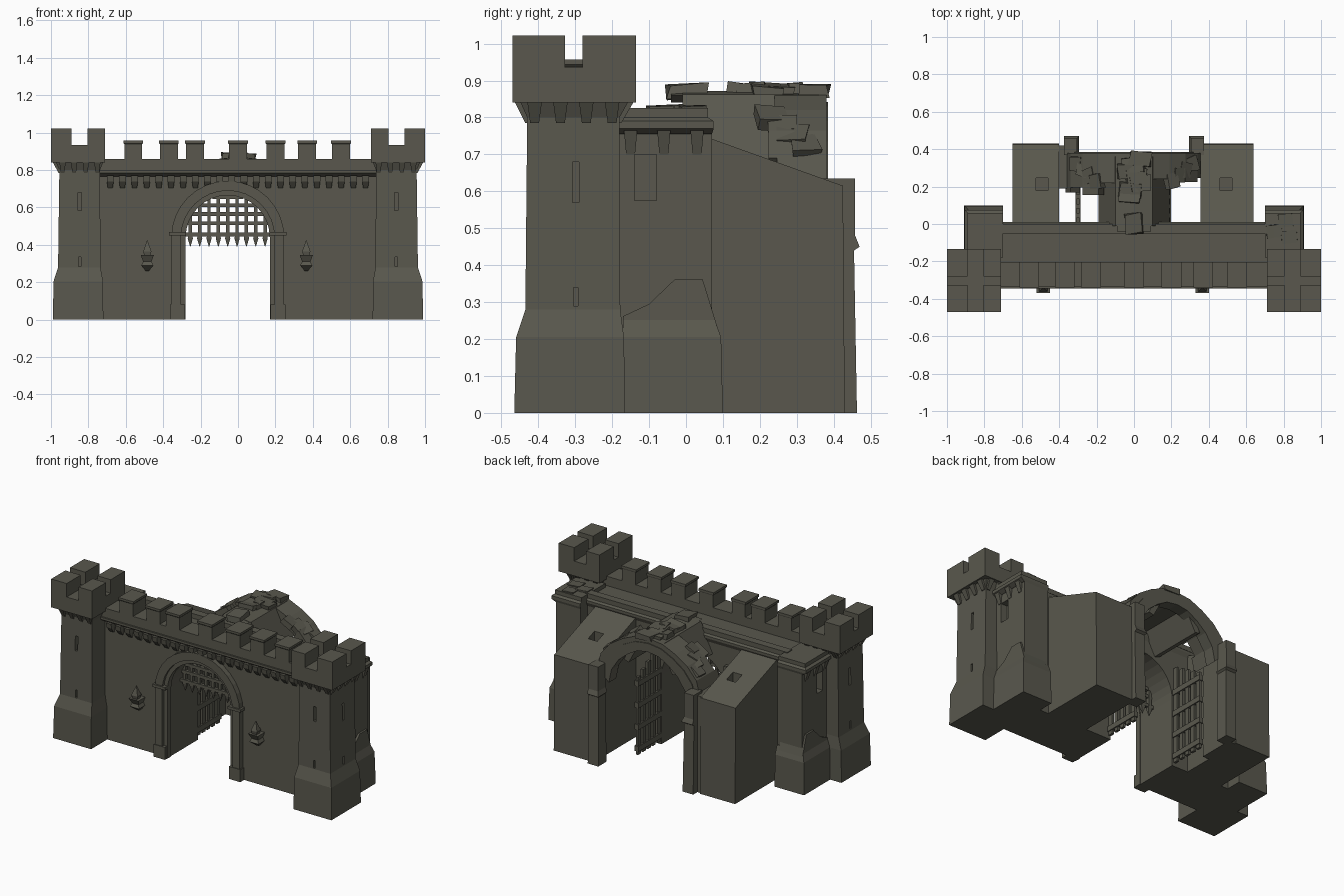
import bpy, bmesh, math, random
from mathutils import Matrix, Vector

if "Cube" in bpy.data.objects:
    bpy.data.objects.remove(bpy.data.objects["Cube"], do_unlink=True)
random.seed(4)

stone = bpy.data.materials.new("dark_stone")
stone.use_nodes = True
COLOUR = (0.1, 0.097, 0.075, 1)
stone.diffuse_color = COLOUR
stone.node_tree.nodes["Principled BSDF"].inputs["Base Color"].default_value = COLOUR


def finish(name, bm):
    bmesh.ops.recalc_face_normals(bm, faces=bm.faces)
    mesh = bpy.data.meshes.new(name)
    bm.to_mesh(mesh)
    bm.free()
    mesh.materials.append(stone)
    obj = bpy.data.objects.new(name, mesh)
    bpy.context.collection.objects.link(obj)
    return obj


def loft(name, *rects):
    """Stack of rectangles (x0, x1, y0, y1, z) joined into one solid."""
    bm = bmesh.new()
    rings = [[bm.verts.new(p) for p in ((a, c, z), (b, c, z), (b, d, z), (a, d, z))]
             for a, b, c, d, z in rects]
    bm.faces.new(rings[0])
    bm.faces.new(rings[-1])
    for low, high in zip(rings, rings[1:]):
        for i in range(4):
            j = (i + 1) % 4
            bm.faces.new((low[i], low[j], high[j], high[i]))
    return finish(name, bm)


def box(name, x0, x1, y0, y1, z0, z1):
    return loft(name, (x0, x1, y0, y1, z0), (x0, x1, y0, y1, z1))


def prism(name, pts, axis, a, b):
    """Extrude a flat outline along x (pts are y, z) or along y (pts are x, z)."""
    bm = bmesh.new()
    place = (lambda p, t: (t, p[0], p[1])) if axis == "x" else (lambda p, t: (p[0], t, p[1]))
    face = bm.faces.new([bm.verts.new(place(p, a)) for p in pts])
    new = bmesh.ops.extrude_face_region(bm, geom=[face])["geom"]
    shift = Vector(place((0, 0), b - a))
    bmesh.ops.translate(bm, vec=shift, verts=[v for v in new if isinstance(v, bmesh.types.BMVert)])
    return finish(name, bm)


def cut(obj, *bounds):
    cutter = box("cutter", *bounds)
    mod = obj.modifiers.new("opening", "BOOLEAN")
    mod.operation, mod.solver, mod.object = "DIFFERENCE", "EXACT", cutter
    bpy.context.view_layer.objects.active = obj
    bpy.ops.object.modifier_apply(modifier=mod.name)
    bpy.data.objects.remove(cutter, do_unlink=True)


def mirror(obj):
    """Copy an object to the other side of x = 0."""
    twin = obj.copy()
    twin.data = obj.data.copy()
    twin.data.transform(Matrix.Scale(-1, 4, (1, 0, 0)))
    twin.data.flip_normals()
    twin.name = "right_" + obj.name
    obj.name = "left_" + obj.name
    bpy.context.collection.objects.link(twin)


def slab(name, centre, size, tilt):
    """Loose tilted stone block."""
    bm = bmesh.new()
    bmesh.ops.create_cube(bm, size=1)
    for v in bm.verts:
        v.co = Vector(a * b * random.uniform(0.8, 1.1) for a, b in zip(v.co, size))
    obj = finish(name, bm)
    obj.location, obj.rotation_euler = centre, tilt
    return obj


def arc(cx, cz, r, n=16):
    return [(cx - r * math.cos(math.pi * i / n), cz + r * math.sin(math.pi * i / n))
            for i in range(n + 1)]


# Gate wall with arched opening
GX, GZ = -0.055, 0.44
opening = [(GX - .23, 0)] + arc(GX, GZ, .23) + [(GX + .23, 0)]
prism("gate_wall", [(-.75, 0)] + opening + [(.75, 0), (.75, .78), (-.75, .78)], "y", -.30, 0)


def arch_ring(name, outer, inner, y0, y1):
    prism(name, [(GX - outer, 0)] + arc(GX, GZ, outer) + [(GX + outer, 0), (GX + inner, 0)]
          + arc(GX, GZ, inner)[::-1] + [(GX - inner, 0)], "y", y0, y1)


arch_ring("gate_arch_outer", .302, .25, -.335, -.29)
arch_ring("gate_arch_inner", .26, .225, -.318, -.28)
for s in (-1, 1):
    x = GX + s * .268
    box("gate_impost", x - .045, x + .045, -.345, -.28, .45, .468)
    box("gate_plinth", x - .04, x + .04, -.339, -.28, 0, .08)

# Portcullis
for i in range(9):
    x = GX - .2 + i * .05
    top = GZ + math.sqrt(.23 ** 2 - (x - GX) ** 2)
    loft("portcullis_bar", (x - .001, x + .001, -.171, -.169, .39),
         (x - .014, x + .014, -.18, -.16, .435), (x - .009, x + .009, -.18, -.16, .455),
         (x - .009, x + .009, -.18, -.16, top))
for z in (.455, .515, .565, .612, .655):
    half = math.sqrt(.23 ** 2 - (z - GZ) ** 2)
    box("portcullis_rail", GX - half, GX + half, -.185, -.165, z - .01, z + .01)

# Wall top: cornice, parapet, walkway and merlons
loft("front_cornice", (-.74, .74, -.315, -.2, .765), (-.74, .74, -.345, -.2, .785),
     (-.74, .74, -.345, -.2, .80))
box("parapet", -.74, .74, -.335, -.205, .79, .86)
box("walkway", -.74, .74, -.21, -.04, .76, .80)
loft("back_cornice", (-.72, .72, -.05, .0, .75), (-.72, .72, -.05, .012, .775),
     (-.72, .72, -.05, .012, .79), (-.72, .72, -.05, 0, .80), (-.72, .72, -.05, 0, .83))
for x in (-.56, -.37, -.23, 0, .2, .37, .55):
    loft("merlon", (x - .048, x + .048, -.335, -.205, .85), (x - .048, x + .048, -.335, -.205, .938),
         (x - .053, x + .053, -.34, -.203, .943), (x - .053, x + .053, -.34, -.203, .957))
for i in range(22):
    x = -.683 + i * .065
    loft("wall_corbel", (x - .013, x + .013, -.307, -.29, .705),
         (x - .018, x + .018, -.335, -.29, .74), (x - .018, x + .018, -.34, -.29, .77))

# Wall torches
for x in (-.485, .365):
    loft("torch_holder", (x - .008, x + .008, -.325, -.29, .26), (x - .033, x + .033, -.36, -.29, .29),
         (x - .022, x + .022, -.35, -.29, .31), (x - .035, x + .035, -.37, -.29, .345))
    loft("torch_flame", (x - .015, x + .015, -.355, -.325, .34), (x - .022, x + .022, -.36, -.32, .365),
         (x - .001, x + .001, -.341, -.339, .425))

# Front corner towers
tower = loft("front_tower", (.72, .99, -.465, -.165, 0), (.722, .986, -.46, -.168, .205),
             (.735, .962, -.435, -.178, .28), (.738, .955, -.43, -.18, .80), (.72, .975, -.45, -.155, .845))
cut(tower, .838, .856, -.5, -.40, .585, .68)
cut(tower, .84, .852, -.5, -.40, .285, .335)
cut(tower, .93, 1.0, -.307, -.29, .57, .68)
cut(tower, .93, 1.0, -.305, -.293, .29, .34)
mirror(tower)
mirror(box("tower_head", .71, 1, -.47, -.135, .84, .935))
for x0, x1 in ((.71, .805), (.89, 1)):
    for y0, y1 in ((-.47, -.327), (-.28, -.135)):
        mirror(box("tower_merlon", x0, x1, y0, y1, .93, 1.022))
for i in range(4):
    x, y = .752 + i * .062, -.41 + i * .07
    mirror(loft("tower_corbel_front", (x - .01, x + .01, -.435, -.41, .785),
                (x - .017, x + .017, -.465, -.41, .845)))
    mirror(loft("tower_corbel_side", (.94, .96, y - .012, y + .012, .785),
                (.94, .992, y - .02, y + .02, .845)))
    mirror(loft("tower_corbel_back", (x - .01, x + .01, -.19, -.175, .785),
                (x - .017, x + .017, -.19, -.14, .845)))

# Rear side turrets with sloped footing
turret = box("rear_turret", .70, .875, -.2, .07, 0, .78)
cut(turret, .83, .95, -.14, -.08, .575, .70)
mirror(turret)
mirror(loft("turret_base", (.70, .91, -.17, .10, 0), (.70, .905, -.17, .095, .205),
            (.70, .885, -.17, .075, .26)))
mirror(prism("turret_footing", [(-.17, .2), (.095, .2), (.045, .362), (-.03, .362), (-.10, .295), (-.17, .262)],
             "x", .72, .888))
mirror(loft("turret_cap", (.70, .88, -.18, .07, .755), (.70, .905, -.18, .075, .77),
            (.70, .905, -.18, .075, .79), (.70, .89, -.18, .06, .80), (.70, .89, -.18, .06, .825)))
for y in (-.15, -.06, .03):
    mirror(loft("turret_corbel", (.87, .878, y - .012, y + .012, .70), (.87, .90, y - .018, y + .018, .765)))
for x, y in ((.75, -.04), (.83, -.07), (.81, .02)):
    mirror(slab("turret_rubble", (x, y, .822), (.08, .07, .022), (.04, .03, .1)))

# Rear buttresses with sloping roofs and a roof hatch
for side, x0, x1, hatch in (("left", .355, .64, .46), ("right", -.65, -.40, -.525)):
    buttress = prism(side + "_rear_buttress", [(-.02, 0), (.43, 0), (.425, .615), (.07, .742), (-.02, .775)],
                     "x", x0, x1)
    cut(buttress, hatch, hatch + .065, .18, .245, .58, .8)
box("right_passage_wall", -.41, -.355, .19, .42, 0, .62)

# Rear arch jambs
mirror(loft("rear_jamb", (.30, .375, .38, .463, 0), (.305, .375, .38, .455, .44),
            (.295, .375, .38, .47, .45), (.305, .375, .38, .458, .48), (.305, .375, .37, .457, .635)))

# Broken vault behind the gate, with a rib along its rear edge
half = [(.365, .60), (.34, .69), (.275, .765), (.19, .82), (.10, .86)]
outer = [(-x, z) for x, z in half] + [(0, .872)] + half[::-1]
for i, (p, q) in enumerate(zip(outer, outer[1:])):
    start = -.01 if 3 < i < 6 else .19 + random.uniform(-.04, .06)

    def inner(point, depth):
        return point[0] * (1 - depth / .365), point[1] - depth

    prism("vault_strip", [p, q, inner(q, .055), inner(p, .055)], "y", start, .38)
    prism("vault_rib", [inner(p, .03), inner(q, .03), inner(q, .085), inner(p, .085)], "y", .31, .385)
mirror(prism("vault_side", [(.10, .862), (.19, .68), (.155, .67), (.07, .83)], "y", -.01, .36))
prism("vault_ridge", [(-.05, .84), (.06, .84), (.09, .86), (.03, .866), (-.09, .862)], "y", -.04, .37)
slab("ridge_stone_front", (0, .0, .872), (.1, .11, .04), (.08, 0, .1))
for i in range(7):
    slab("ridge_stone", (random.uniform(-.04, .04), .15 + i * .033, .872),
         (.12, .08, .035), [random.uniform(-.1, .1) for _ in range(3)])
for s in (-1, 1):
    for i in range(4):
        slab("haunch_rubble", (s * (.2 + i * .035), .23 + i * .03, .80 - i * .028), (.07, .08, .04),
             (random.uniform(-.2, .2), s * .6, random.uniform(-.3, .3)))

# Open lattice doors
for x in (-.30, .185):
    for i in range(5):
        y = .02 + i * .05
        box("door_plank", x - .008, x + .008, y - .015, y + .015, .02, .64 - i * .03)
    for z in (.06, .2, .34, .48):
        box("door_rail", x - .014, x + .014, 0, .24, z - .017, z + .017)
